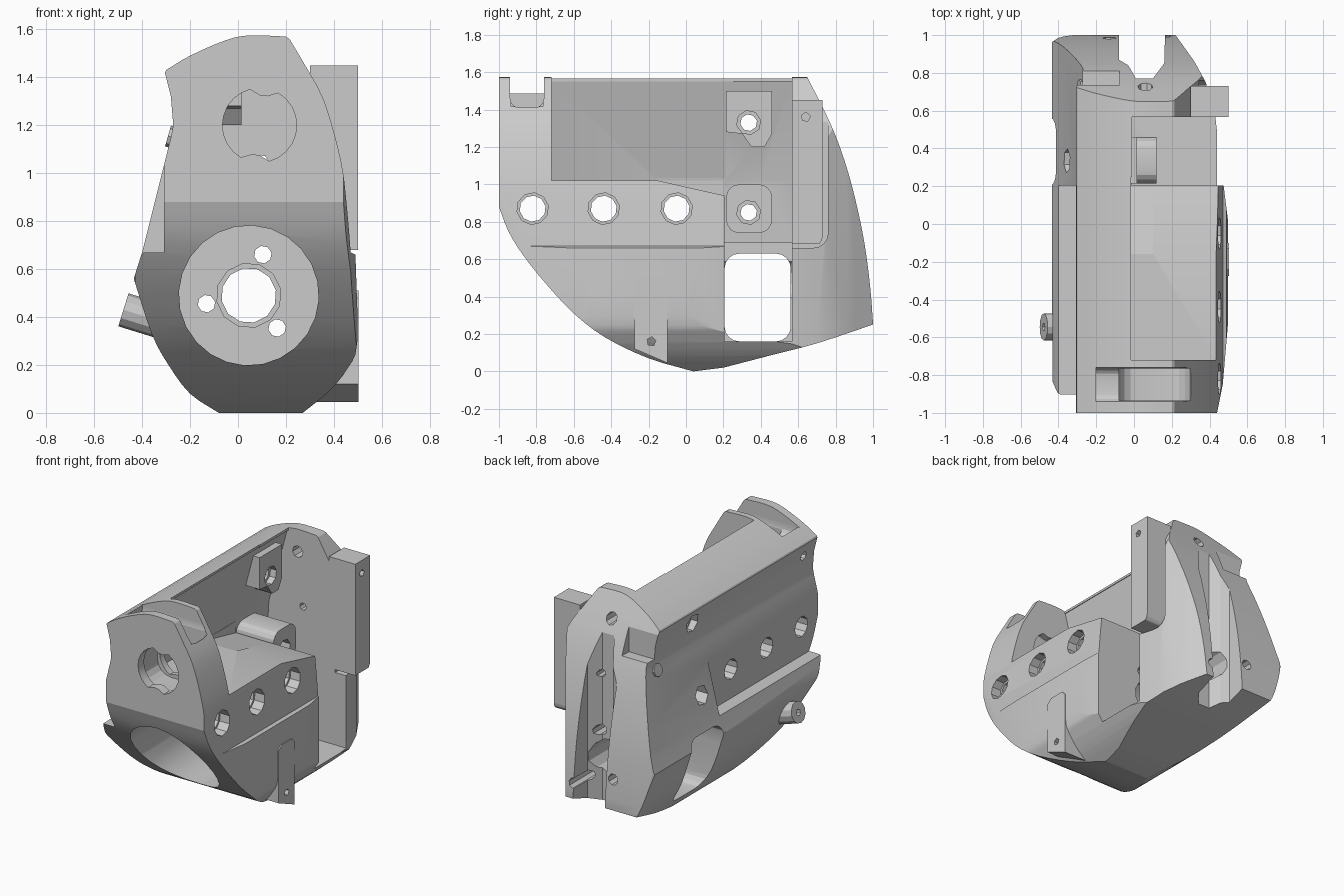
import bpy, bmesh, math
from mathutils import Vector

if "Cube" in bpy.data.objects:
    bpy.data.objects.remove(bpy.data.objects["Cube"])


def finish(name, bm):
    bmesh.ops.recalc_face_normals(bm, faces=bm.faces)
    me = bpy.data.meshes.new(name)
    bm.to_mesh(me)
    bm.free()
    ob = bpy.data.objects.new(name, me)
    bpy.context.collection.objects.link(ob)
    return ob


def prism(name, pts, axis, lo, hi):
    """Extrude a 2D profile along an axis: x uses (y,z), y uses (x,z), z uses (x,y)."""
    def at(p, d):
        return {'x': (d, p[0], p[1]), 'y': (p[0], d, p[1]), 'z': (p[0], p[1], d)}[axis]
    bm = bmesh.new()
    a = [bm.verts.new(at(p, lo)) for p in pts]
    b = [bm.verts.new(at(p, hi)) for p in pts]
    bm.faces.new(a)
    bm.faces.new(b)
    n = len(pts)
    for i in range(n):
        bm.faces.new((a[i], a[(i + 1) % n], b[(i + 1) % n], b[i]))
    return finish(name, bm)


def curve(pts):
    """Add two smooth in-between points per span (Catmull-Rom)."""
    v = [Vector(p) for p in pts]
    v = [2 * v[0] - v[1]] + v + [2 * v[-1] - v[-2]]
    out = []
    for a, b, c, d in zip(v, v[1:], v[2:], v[3:]):
        for t in (0, 1 / 3, 2 / 3):
            p = 0.5 * (2 * b + (c - a) * t + (2 * a - 5 * b + 4 * c - d) * t ** 2 + (3 * b - a - 3 * c + d) * t ** 3)
            out.append(tuple(p))
    return out + [pts[-1]]


def rounded(x0, x1, z0, z1, r, seg=4):
    pts = []
    for cx, cz, start in ((x1 - r, z1 - r, 0), (x0 + r, z1 - r, 90), (x0 + r, z0 + r, 180), (x1 - r, z0 + r, 270)):
        for i in range(seg + 1):
            t = math.radians(start + 90 * i / seg)
            pts.append((cx + r * math.cos(t), cz + r * math.sin(t)))
    return pts


def circle(cx, cz, r, n):
    return [(cx + r * math.cos(math.tau * i / n + 0.2), cz + r * math.sin(math.tau * i / n + 0.2)) for i in range(n)]


def box(name, x0, x1, y0, y1, z0, z1):
    return prism(name, [(x0, y0), (x1, y0), (x1, y1), (x0, y1)], 'z', z0, z1)


def rod(name, p, q, r, n):
    p, q = Vector(p), Vector(q)
    bm = bmesh.new()
    bmesh.ops.create_cone(bm, cap_ends=True, segments=n, radius1=r, radius2=r, depth=(q - p).length)
    m = (q - p).to_track_quat('Z', 'Y').to_matrix().to_4x4()
    m.translation = (p + q) / 2
    bm.transform(m)
    return finish(name, bm)


def boolean(ob, other, op='DIFFERENCE'):
    mod = ob.modifiers.new(op, 'BOOLEAN')
    mod.operation, mod.solver, mod.object = op, 'EXACT', other
    bpy.context.view_layer.objects.active = ob
    bpy.ops.object.modifier_apply(modifier=mod.name)
    bpy.data.objects.remove(other)


# Main shell: front, side and top outlines intersected
front = curve([(-.08, 0), (-.2, .08), (-.29, .2), (-.36, .33), (-.435, .56)])
front += [(-.40, .67), (-.28, 1.15), (-.27, 1.2), (-.28, 1.32), (-.305, 1.42)]
front += curve([(-.3, 1.43), (-.2, 1.49), (-.05, 1.555), (.05, 1.575), (.2, 1.57)])
front += curve([(.215, 1.56), (.28, 1.45), (.36, 1.3), (.43, 1.05), (.455, .85), (.47, .67)])
front += curve([(.49, .66), (.498, .3), (.46, .19), (.38, .09), (.27, 0)])
side = [(-1, 1.6)] + curve([(-1, .88), (-.95, .75), (-.87, .62), (-.75, .47), (-.6, .31), (-.43, .18), (-.2, .07),
                            (.04, 0)])
side += curve([(.2, .02), (.45, .085), (.7, .15), (.999, .25)])
side += curve([(1, .255), (.985, .45), (.955, .68), (.91, .9), (.85, 1.12), (.77, 1.33), (.64, 1.59)])
top = [(-.31, -1), (.44, -1), (.47, -.85), (.5, -.5), (.5, 0), (.475, .2), (.43, .57), (.38, .75), (.32, .86),
       (.22, 1), (-.38, 1), (-.44, .96), (-.44, .55), (-.43, -.88), (-.36, -.92)]
body = prism("shell_body", front, 'y', -1.1, 1.1)
boolean(body, prism("cut", side, 'x', -1, 1), 'INTERSECT')
boolean(body, prism("cut", top, 'z', -1, 2), 'INTERSECT')

# Ledge along the left side
boolean(body, box("cut", -1, -.308, -1.2, .205, .67, 1.15))
# Open bay above the floor, then the slot in front of the rear plate
boolean(body, prism("cut", [(-.72, 1.02), (-.15, 1.02), (.25, .93), (.25, 2), (-.72, 2)], 'x', -.015, 1))
boolean(body, prism("cut", [(-.16, 1.019), (.21, .938), (.21, 1.03), (-.16, 1.03)], 'x', -.158, .1))
boolean(body, box("cut", -.01, 1, .205, .567, .16, 2))
# Undercut so the left wall leans over the bay
boolean(body, prism("cut", [(-.02, 1.55), (-.16, 1.02), (.1, 1.02), (.1, 1.55)], 'y', -.719, .4))
boolean(body, prism("cut", [(-.02, 1.55), (-.16, 1.02), (-.18, .69), (.1, .69), (.1, 1.55)], 'y', .206, .566))
# Window through the left wall
boolean(body, prism("cut", rounded(.206, .56, .16, .63, .08), 'x', -1, .1))
# Slot and pocket in the front block
boolean(body, prism("cut", rounded(-.94, -.76, 1.41, 2, .05), 'x', -.2, 1))
boolean(body, box("cut", -1, 1, -.94, -.76, 1.485, 2))
boolean(body, prism("cut", rounded(-.08, .3, 1.05, 2, .1), 'y', -.935, -.765))
# Rear channel between the two prongs
boolean(body, prism("cut", [(-.08, 1.2), (-.08, .87), (-.03, .84), (.01, .77), (.1, .77), (.16, .85), (.17, 1.2)],
                    'z', -1, 2))
# Relief on the left prong top and behind the mounting fin
boolean(body, prism("cut", [(-1, 1.23), (-.25, 1.23), (-.078, 1.23), (-.078, 2), (-1, 2)], 'y', .735, 1.2))
boolean(body, prism("cut", rounded(.4, .76, .66, 1.8, .08), 'x', .345, 1))

# Motor bore with centre hole and three screw holes
boolean(body, prism("cut", circle(.045, .49, .292, 24), 'y', -1.5, .13))
boolean(body, prism("cut", circle(.045, .49, .115, 12), 'y', 0, 1.5))
boolean(body, prism("cut", circle(.045, .49, .135, 12), 'y', 0, .15))
for a in (71, 191, 311):
    t = math.radians(a)
    boolean(body, prism("cut", circle(.045 + .18 * math.cos(t), .49 + .18 * math.sin(t), .037, 8), 'y', 0, 1.5))

# Keyed hole in the front block
keyed = []
for i in range(24):
    r = .125 if i in (5, 6, 17, 18) else .155
    t = math.tau * i / 24
    keyed.append((.09 + r * math.cos(t), 1.2 + r * math.sin(t)))
boolean(body, prism("cut", keyed, 'y', -1.5, -.71))

# Bosses on the inside of the left wall
boolean(body, prism("boss", rounded(.215, .46, .74, 1.0, .07), 'x', -.22, .12), 'UNION')
boss_side = [(.215, 1.5), (.46, 1.5), (.46, 1.27), (.42, 1.2), (.35, 1.2), (.3, 1.27), (.215, 1.28)]
boss = prism("boss", boss_side, 'x', -.2, .015)
boolean(boss, prism("cut", [(-.14, 1.15), (.1, 1.15), (.1, 1.51), (-.05, 1.51)], 'y', 0, 1), 'INTERSECT')
boolean(body, boss, 'UNION')

# Cross holes through the sides: three wide ones, two fastener holes
for y in (-.82, -.44, -.05):
    boolean(body, prism("cut", circle(y, .87, .07, 10), 'x', -1, 1))
    boolean(body, prism("cut", circle(y, .87, .085, 10), 'x', .38, 1))
for z in (.85, 1.33):
    boolean(body, prism("cut", circle(.335, z, .045, 8), 'x', -1, .3))
    boolean(body, prism("cut", circle(.335, z, .065, 6), 'x', -1, -.23))
    boolean(body, prism("cut", circle(.335, z, .065, 8), 'x', -.03, .3))
# Small holes in the front corner and rear plate
boolean(body, prism("cut", circle(-.88, 1.33, .03, 8), 'x', -1, -.15))
for x, z, r in ((.06, 1.42, .04), (.1, 1.05, .025)):
    boolean(body, prism("cut", circle(x, z, r, 8), 'y', .5, 1.2))

# Mounting fin on the right
fin = prism("mounting_fin", [(.3, 1.45), (.3, .68), (.5, .68), (.5, 1.45)], 'y', .567, .73)
boolean(fin, prism("cut", rounded(.4, .73, .67, 1.52, .05), 'x', 0, 1), 'INTERSECT')
boolean(fin, prism("cut", circle(.64, 1.36, .025, 5), 'x', .42, 1))

# Lower tab on the right
tab = prism("lower_tab", [(-.275, .12), (-.1, .045), (-.1, .48), (-.13, .51), (-.24, .51), (-.275, .48)], 'x', .3, .503)
boolean(tab, prism("cut", circle(-.185, .16, .025, 5), 'x', .42, 1))
boolean(tab, prism("cut", circle(.045, .49, .292, 24), 'y', -1.5, .13))

# Slanted pin on the left
pin = rod("side_pin", (-.3, -.545, .375), (-.478, -.545, .43), .072, 12)
boolean(pin, rod("cut", (-.4, -.545, .405), (-.55, -.545, .45), .022, 6))

# Screw head near the top of the left prong
rod("prong_screw", (-.24, .72, 1.14), (-.292, .72, 1.155), .045, 8)

# Smooth the gentle curves, keep hard edges
bpy.ops.object.select_all(action='DESELECT')
body.select_set(True)
bpy.context.view_layer.objects.active = body
bpy.ops.object.shade_smooth_by_angle(angle=math.radians(18))
